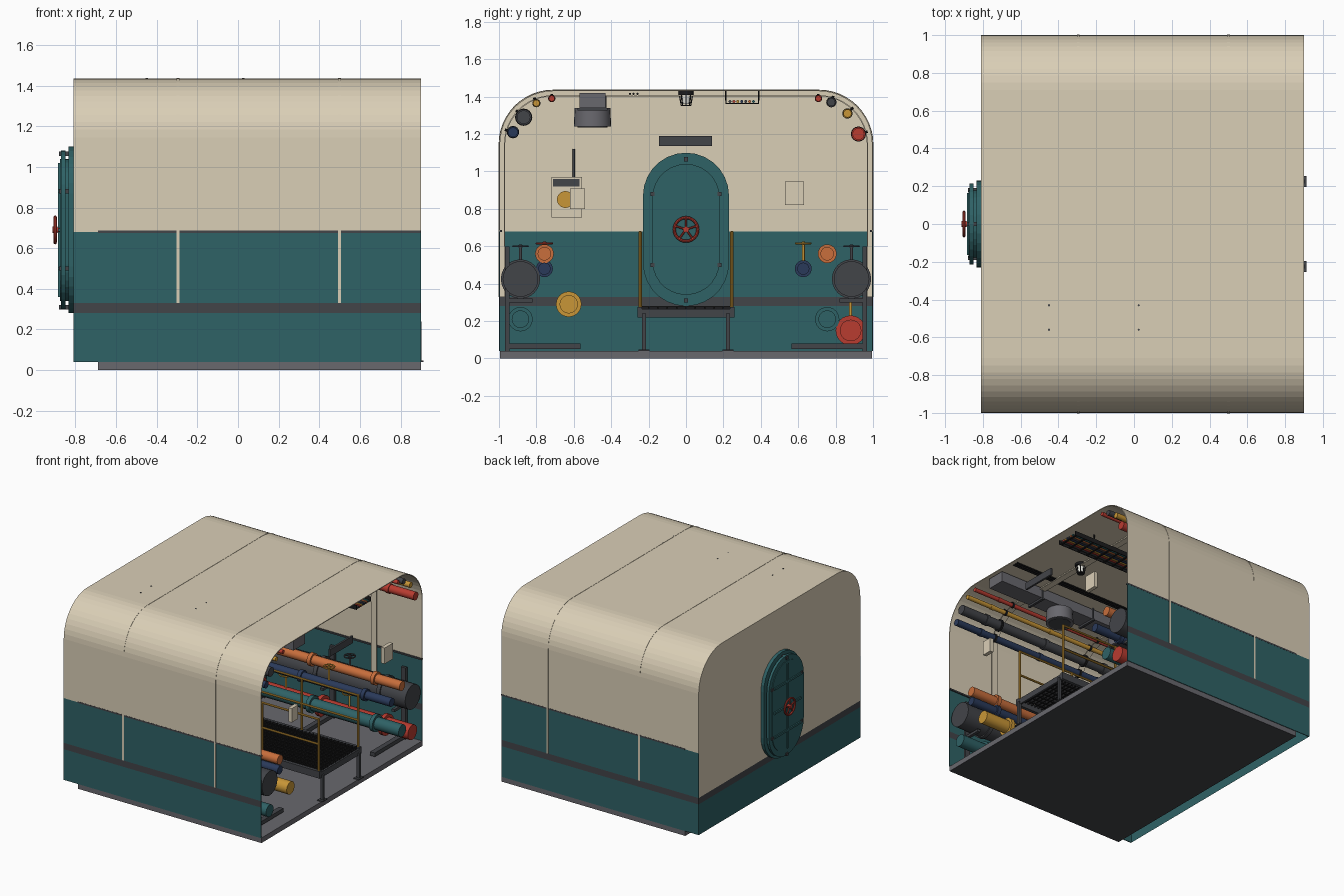
import bpy, bmesh, math
from mathutils import Vector

if "Cube" in bpy.data.objects:
    bpy.data.objects.remove(bpy.data.objects["Cube"], do_unlink=True)


def material(name, r, g, b):
    m = bpy.data.materials.new(name)
    m.use_nodes = True
    m.diffuse_color = (r, g, b, 1)
    m.node_tree.nodes["Principled BSDF"].inputs["Base Color"].default_value = (r, g, b, 1)
    return m


CREAM = material("cream paint", .70, .62, .47)
TEAL = material("teal paint", .028, .122, .133)
DARK = material("dark grey", .055, .058, .066)
GREY = material("mid grey", .14, .138, .155)
MUSTARD = material("mustard", .58, .305, .038)
RED = material("red", .485, .045, .03)
ORANGE = material("orange", .578, .156, .045)
NAVY = material("navy", .023, .042, .102)
BLACK = material("black", .012, .012, .013)
GLASS = material("pale glass", .8, .8, .74)
BACK, INNER, OPEN = -.81, -.69, .9


def make(name, bm, *mats, smooth=False, rule=None):
    bmesh.ops.recalc_face_normals(bm, faces=bm.faces)
    if rule:
        for f in bm.faces:
            f.material_index = rule(f.calc_center_median(), f.normal)
    me = bpy.data.meshes.new(name)
    bm.to_mesh(me)
    bm.free()
    for m in mats:
        me.materials.append(m)
    ob = bpy.data.objects.new(name, me)
    bpy.context.collection.objects.link(ob)
    if smooth:
        bpy.ops.object.select_all(action='DESELECT')
        ob.select_set(True)
        bpy.context.view_layer.objects.active = ob
        bpy.ops.object.shade_smooth_by_angle()
    return ob


def box(bm, x0, x1, y0, y1, z0, z1):
    vs = bmesh.ops.create_cube(bm, size=1)["verts"]
    for v in vs:
        v.co = ((x0 + x1) / 2 + v.co.x * (x1 - x0), (y0 + y1) / 2 + v.co.y * (y1 - y0),
                (z0 + z1) / 2 + v.co.z * (z1 - z0))


def rod(bm, p, q, r, r2=None, n=16):
    p, q = Vector(p), Vector(q)
    vs = bmesh.ops.create_cone(bm, cap_ends=True, segments=n, radius1=r, radius2=r2 or r,
                               depth=(q - p).length)["verts"]
    rot = (q - p).to_track_quat('Z', 'Y')
    for v in vs:
        v.co = rot @ v.co + (p + q) / 2


def wheel(bm, c, axis, R, r):
    # hand wheel: rim, spokes and hub
    c, axis = Vector(c), Vector(axis)
    rot, n, k = axis.to_track_quat('Z', 'Y'), 24, 8
    spot = lambda a, rad, h: c + rot @ Vector((rad * math.cos(a), rad * math.sin(a), h))
    g = [[bm.verts.new(spot(math.tau * i / n, R + r * math.cos(math.tau * j / k),
                            r * math.sin(math.tau * j / k))) for j in range(k)] for i in range(n)]
    for i in range(n):
        for j in range(k):
            bm.faces.new((g[i - 1][j - 1], g[i][j - 1], g[i][j], g[i - 1][j]))
    for i in range(5):
        rod(bm, c, spot(math.tau * i / 5 + math.pi / 2, R, 0), r * .7, n=8)
    rod(bm, c - axis * r * 1.5, c + axis * r * 1.5, R * .25)


def half_profile(off=0, low=(.04, .28, .33, .68), R=.29, n=12):
    pts = [(1 - off, z) for z in low]
    for i in range(n + 1):
        a = math.pi / 2 * i / n
        pts.append((1 - R + (R - off) * math.cos(a), 1.435 - R + (R - off) * math.sin(a)))
    return pts


def section(off=0, **kw):
    h = half_profile(off, **kw)
    return h + [(-y, z) for y, z in reversed(h)]


# hull skin, banded by height
def bands(c, n):
    return 1 if c.z < .28 or .33 < c.z < .68 else 2 if c.z < .33 else 0


bm = bmesh.new()
rows = [[bm.verts.new((x, y, z)) for y, z in section()] for x in (BACK, OPEN)]
for i in range(len(rows[0]) - 1):
    bm.faces.new((rows[0][i], rows[0][i + 1], rows[1][i + 1], rows[1][i]))
hull = make("hull_skin", bm, CREAM, TEAL, DARK, rule=bands)
mod = hull.modifiers.new("thickness", 'SOLIDIFY')
mod.thickness = .006
mod.offset = -1

# end bulkhead: cream outside above the stripe, teal dado inside
bm = bmesh.new()
half = half_profile(.004)
for x in (BACK, INNER):
    vs = [(bm.verts.new((x, -y, z)), bm.verts.new((x, y, z))) for y, z in half]
    for a, b in zip(vs, vs[1:]):
        bm.faces.new((a[0], a[1], b[1], b[0]))
make("end_bulkhead", bm, CREAM, TEAL, DARK,
     rule=lambda c, n: 0 if c.x < -.75 and c.z > .33 else bands(c, n))

# ribs: thin web through the skin plus a wider inner flange
for x in (-.295, .5):
    bm = bmesh.new()
    for w, out, inn in ((.0075, -.002, .03), (.025, .027, .033)):
        loops = [[bm.verts.new((x + s * w, y, z)) for y, z in section(o, low=(.33, .68))]
                 for s, o in ((-1, out), (1, out), (1, inn), (-1, inn))]
        for i in range(4):
            for j in range(len(loops[0]) - 1):
                bm.faces.new((loops[i - 1][j], loops[i][j], loops[i][j + 1], loops[i - 1][j + 1]))
    make("hull_rib", bm, CREAM)

# floor and trim
bm = bmesh.new()
box(bm, INNER, OPEN, -.995, .995, 0, .04)
make("floor", bm, GREY, DARK, rule=lambda c, n: int(n.z < -.5))
bm = bmesh.new()
for s in (-1, 1):
    box(bm, INNER, OPEN, s * 1.001, s * .985, .675, .687)
make("dado_trim", bm, DARK)


# doors on both faces of the bulkhead
def stadium(bm, x0, x1, w, z0, z1, n=14):
    pts = []
    for i in range(2 * n + 2):
        a = math.pi * (i if i <= n else i - 1) / n
        pts.append((w * math.cos(a), (z1 - w if i <= n else z0 + w) + w * math.sin(a)))
    a, b = [[bm.verts.new((x, y, z)) for y, z in pts] for x in (x0, x1)]
    bm.faces.new(a)
    bm.faces.new(b)
    for i in range(len(a)):
        bm.faces.new((a[i - 1], a[i], b[i], b[i - 1]))


for side, wall, s in (("outer", BACK, -1), ("inner", INNER, 1)):
    at = lambda d: wall + s * d
    bm = bmesh.new()
    stadium(bm, at(0), at(.025), .23, .28, 1.1)
    stadium(bm, at(.025), at(.065), .18, .34, 1.04)
    if s < 0:
        stadium(bm, at(.04), at(.06), .215, .3, 1.08)
        for z in (.5, .69, .88):
            box(bm, at(.06), at(.075), -.165, .165, z - .008, z + .008)
        box(bm, at(.06), at(.075), -.008, .008, .36, 1.02)
    make(side + "_door", bm, TEAL)
    bm = bmesh.new()
    for y, z in ((.18, .5), (.18, .88), (-.18, .5), (-.18, .88), (0, .31), (0, 1.065)):
        box(bm, at(0), at(.07), y - .011, y + .011, z - .011, z + .011)
    make(side + "_door_dogs", bm, DARK)
    bm = bmesh.new()
    wheel(bm, (at(.09), 0, .69), (1, 0, 0), .063, .008)
    rod(bm, (at(.05), 0, .69), (at(.1), 0, .69), .013)
    make(side + "_door_wheel", bm, RED, smooth=True)

# pipes: y, z, flange radius, colour
upper = [(-.925, 1.21, .03, NAVY), (-.868, 1.29, .042, DARK), (-.80, 1.365, .02, MUSTARD),
         (-.718, 1.39, .018, RED), (.708, 1.39, .018, RED), (.777, 1.37, .025, DARK),
         (.863, 1.31, .025, MUSTARD), (.922, 1.20, .037, RED)]
lower = [(-.885, .425, .105, DARK), (-.757, .56, .05, ORANGE), (-.757, .48, .045, NAVY),
         (-.885, .21, .065, TEAL), (-.627, .29, .068, MUSTARD), (.885, .425, .105, DARK),
         (.755, .56, .05, ORANGE), (.627, .48, .045, NAVY), (.755, .21, .065, TEAL),
         (.88, .15, .08, RED)]
for group, share in ((upper, .85), (lower, .72)):
    for y, z, r, mat in group:
        bm = bmesh.new()
        rod(bm, (INNER, y, z), (OPEN - .005, y, z), .095 if r > .1 else r * share, n=24)
        for x in (-.45, .1, .65):
            rod(bm, (x, y, z), (x + .03, y, z), r, n=24)
        make("pipe", bm, mat, smooth=True)

# clamps from upper pipes to the ribs
bm = bmesh.new()
for y, z, r, mat in upper:
    c = Vector((0, math.copysign(.71, y), 1.145))
    d = (Vector((0, y, z)) - c).normalized() * .27
    for x in (-.255, .54):
        rod(bm, (x, y, z), (x, c.y + d.y, c.z + d.z), .007, n=8)
        rod(bm, (x - .008, y, z), (x + .008, y, z), r * 1.1)
make("pipe_clamps", bm, BLACK)

# pipe supports standing on the floor
bm = bmesh.new()
for s in (-1, 1):
    for x in (-.45, .15, .77):
        box(bm, x - .02, x + .02, s * .945, s * .967, .04, .6)
        box(bm, x - .02, x + .02, s * .565, s * .967, .05, .08)
        box(bm, x - .012, x + .012, s * .82, s * .96, .3, .32)
make("pipe_supports", bm, DARK)

# valves
for y, z, top, R, mat in ((-.885, .5, .6, .04, DARK), (-.757, .58, .615, .042, RED),
                          (.627, .5, .615, .04, MUSTARD), (.88, .2, .315, .05, MUSTARD),
                          (.885, .5, .6, .04, DARK)):
    bm = bmesh.new()
    for x in (-.2, .35):
        wheel(bm, (x, y, top), (0, 0, 1), R, .005)
        rod(bm, (x, y, z), (x, y, top + .01), .008)
    make("valve", bm, mat, smooth=True)

# walkway with grating, legs and handrails
bm = bmesh.new()
for s in (-1, 1):
    box(bm, -.62, .89, s * .235, s * .26, .22, .275)
    for x in (-.55, -.07, .41, .89):
        box(bm, x - .012, x + .012, s * .215, s * .235, .04, .24)
        box(bm, x - .025, x + .022, s * .195, s * .255, .04, .047)
for x in (-.62, .875):
    box(bm, x, x + .015, -.26, .26, .22, .265)
make("walkway_frame", bm, DARK)
bm = bmesh.new()
for i in range(48):
    x = -.6 + i * .031
    box(bm, x, x + .008, -.235, .235, .255, .28)
for i in range(9):
    y = -.2 + i * .05
    box(bm, -.6, .88, y - .004, y + .004, .255, .275)
make("walkway_grating", bm, BLACK)
bm = bmesh.new()
for s in (-1, 1):
    for x in (-.6, -.11, .38, .87):
        rod(bm, (x, s * .245, .27), (x, s * .245, .68), .009, n=10)
    for z in (.48, .675):
        rod(bm, (-.6, s * .245, z), (.87, s * .245, z), .008, n=10)
make("handrails", bm, MUSTARD, smooth=True)

# ventilation duct, diffuser and hangers
bm = bmesh.new()
box(bm, INNER, .88, -.57, -.43, 1.34, 1.42)
for x in (-.3, .28):
    rod(bm, (x, -.5, 1.24), (x, -.5, 1.34), .1, .095, n=24)
make("air_duct", bm, GREY, smooth=True)
bm = bmesh.new()
for x in (-.45, .025, .5):
    box(bm, x - .01, x + .01, -.58, -.42, 1.325, 1.34)
    for y in (-.56, -.43):
        rod(bm, (x, y, 1.33), (x, y, 1.437), .006, n=8)
for x in (-.3, .28):
    rod(bm, (x, -.5, 1.236), (x, -.5, 1.241), .08, n=24)
make("duct_hangers", bm, DARK)

# caged ceiling lamps
glass, cage = bmesh.new(), bmesh.new()
for x in (-.295, .5):
    rod(glass, (x, 0, 1.36), (x, 0, 1.41), .022, .03)
    rod(cage, (x, 0, 1.41), (x, 0, 1.434), .042, n=24)
    for i in range(8):
        a = math.tau * i / 8
        p = Vector((math.cos(a), math.sin(a), 0))
        rod(cage, p * .036 + Vector((x, 0, 1.41)), p * .025 + Vector((x, 0, 1.352)), .003, n=6)
    rod(cage, (x, 0, 1.35), (x, 0, 1.354), .026)
make("lamp_glass", glass, GLASS, smooth=True)
make("lamp_cage", cage, BLACK)

# cable tray with cables, and ceiling conduits
bm = bmesh.new()
for y in (.21, .385):
    box(bm, INNER, .88, y, y + .006, 1.36, 1.395)
for i in range(20):
    x = -.66 + i * .08
    box(bm, x, x + .015, .21, .39, 1.36, 1.366)
for x in (-.5, .1, .7):
    for y in (.213, .388):
        rod(bm, (x, y, 1.38), (x, y, 1.433), .004, n=8)
for y in (-.3, -.28, -.26):
    rod(bm, (INNER, y, 1.415), (.88, y, 1.415), .006, n=8)
make("cable_tray", bm, BLACK)
for i, mat in enumerate((DARK, RED, MUSTARD, NAVY, DARK, ORANGE, TEAL)):
    bm = bmesh.new()
    y = .235 + i * .021
    rod(bm, (INNER, y, 1.374), (.88, y, 1.374), .008, n=8)
    make("cable", bm, mat, smooth=True)

# control panel on the bulkhead, hanging plates
bm = bmesh.new()
box(bm, INNER, -.65, -.72, -.555, .755, .97)
box(bm, .87, .9, -.62, -.54, .8, .91)
box(bm, .87, .9, .53, .63, .82, .945)
make("panels", bm, CREAM)
bm = bmesh.new()
box(bm, -.65, -.645, -.71, -.57, .92, .96)
rod(bm, (-.67, -.6, .97), (-.67, -.6, 1.12), .007)
box(bm, .885, .9, -.145, .14, 1.135, 1.19)
make("sign_and_labels", bm, DARK)
bm = bmesh.new()
rod(bm, (-.65, -.645, .85), (-.63, -.645, .85), .045, n=24)
make("panel_dial", bm, MUSTARD, smooth=True)
